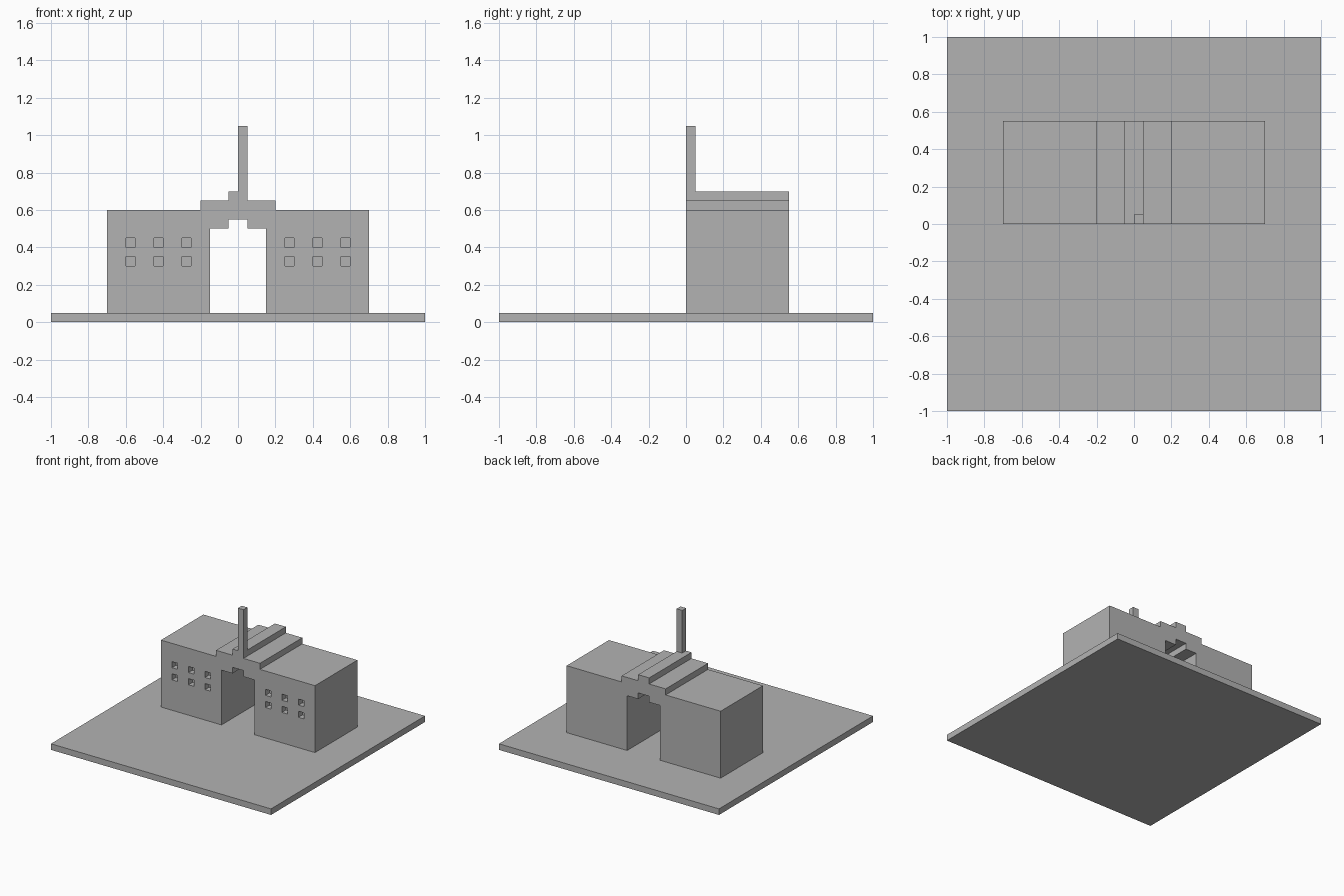
import bpy
import bmesh
from mathutils import Matrix, Vector

default = bpy.data.objects.get("Cube")
if default:
    bpy.data.objects.remove(default, do_unlink=True)

# Single flat grey
grey = bpy.data.materials.new("plain_grey")
grey.use_nodes = True
GREY = (0.45, 0.45, 0.45, 1)
grey.diffuse_color = GREY
grey.node_tree.nodes["Principled BSDF"].inputs["Base Color"].default_value = GREY


def add_box(bm, low, high):
    low, high = Vector(low), Vector(high)
    matrix = Matrix.Translation((low + high) / 2) @ Matrix.Diagonal((*(high - low), 1))
    bmesh.ops.create_cube(bm, size=1, matrix=matrix)


def finish(name, bm):
    bmesh.ops.recalc_face_normals(bm, faces=bm.faces)
    mesh = bpy.data.meshes.new(name)
    bm.to_mesh(mesh)
    bm.free()
    mesh.materials.append(grey)
    obj = bpy.data.objects.new(name, mesh)
    bpy.context.collection.objects.link(obj)
    return obj


def box_object(name, low, high):
    bm = bmesh.new()
    add_box(bm, low, high)
    return finish(name, bm)


GROUND = 0.05
DEPTH = 0.55

# Ground slab
box_object("ground_slab", (-1, -1, 0), (1, 1, GROUND))

# Building: mirrored half profile with stepped roof and stepped passage
half = [(0.05, 0.7), (0.05, 0.65), (0.2, 0.65), (0.2, 0.6), (0.7, 0.6),
        (0.7, GROUND), (0.15, GROUND), (0.15, 0.5), (0.05, 0.5), (0.05, 0.55)]
outline = half + [(-x, z) for x, z in reversed(half)]
bm = bmesh.new()
front = bm.faces.new([bm.verts.new((x, 0, z)) for x, z in outline])
walls = bmesh.ops.extrude_face_region(bm, geom=[front], use_keep_orig=True)
moved = [v for v in walls["geom"] if isinstance(v, bmesh.types.BMVert)]
bmesh.ops.translate(bm, verts=moved, vec=(0, DEPTH, 0))
building = finish("building", bm)

# Window recesses: two rows of three on each wing
bm = bmesh.new()
size = 0.05
for side in (-1, 1):
    for column in range(3):
        x = side * (0.275 + 0.15 * column)
        for z in (0.3, 0.4):
            add_box(bm, (x - size / 2, -size, z), (x + size / 2, size, z + size))
cutter = finish("window_cutter", bm)
cutter.hide_render = True

cut = building.modifiers.new("windows", 'BOOLEAN')
cut.operation = 'DIFFERENCE'
cut.solver = 'EXACT'
cut.object = cutter
bpy.context.view_layer.objects.active = building
bpy.ops.object.modifier_apply(modifier=cut.name)
bpy.data.objects.remove(cutter, do_unlink=True)

# Chimney at the front edge of the roof
box_object("chimney", (0, 0, 0.7), (0.05, 0.05, 1.05))
